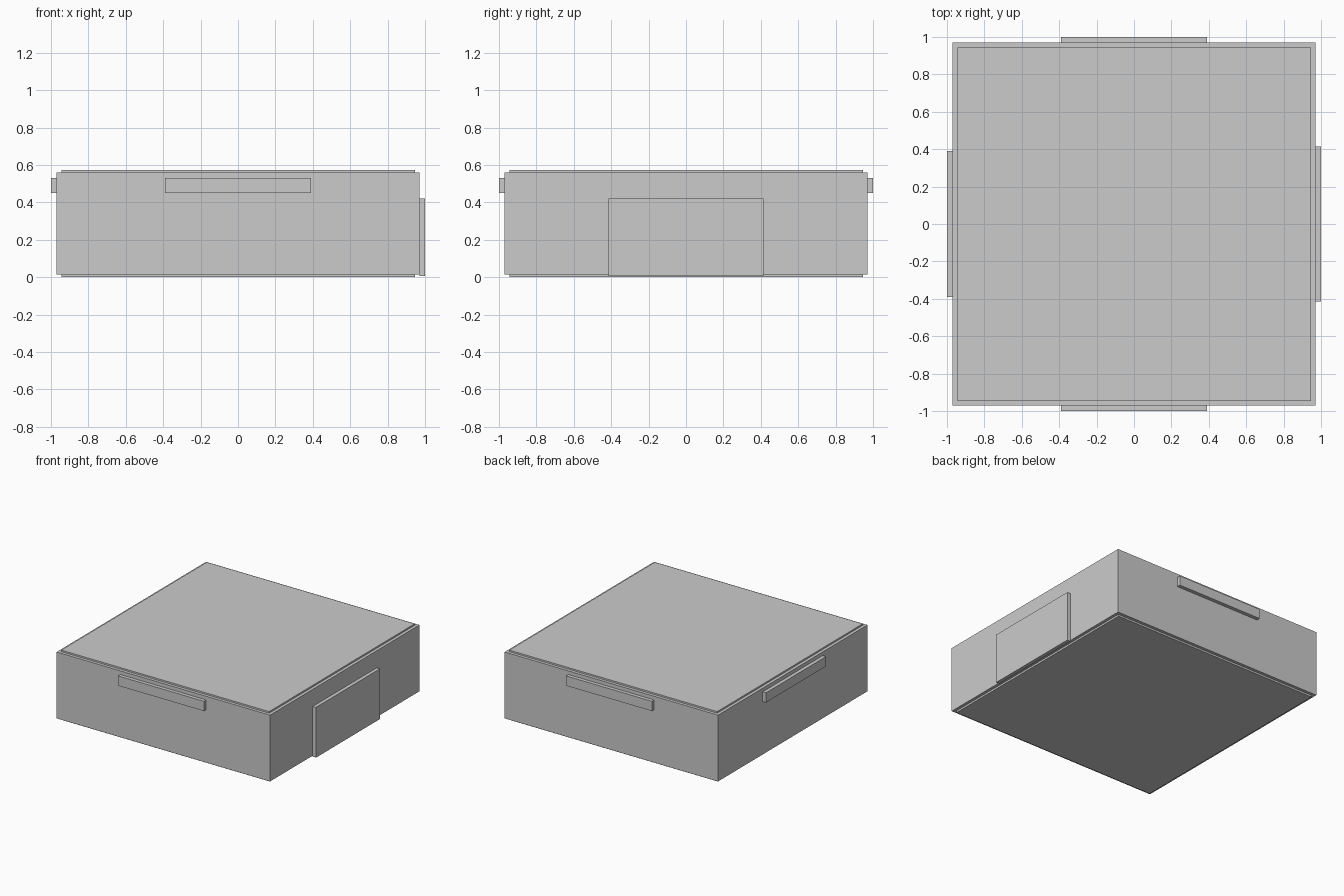
import bpy
import bmesh
from mathutils import Matrix, Vector

if "Cube" in bpy.data.objects:
    bpy.data.objects.remove(bpy.data.objects["Cube"])


def box(name, lo, hi, turn=0):
    """Box between two corners, turned about z in quarter turns."""
    lo, hi = Vector(lo), Vector(hi)
    bm = bmesh.new()
    bmesh.ops.create_cube(bm, size=1)
    bmesh.ops.scale(bm, vec=hi - lo, verts=bm.verts)
    bmesh.ops.translate(bm, vec=(lo + hi) / 2, verts=bm.verts)
    rot = Matrix.Rotation(turn * 1.5707963268, 3, 'Z')
    bmesh.ops.rotate(bm, matrix=rot, verts=bm.verts)
    mesh = bpy.data.meshes.new(name)
    bm.to_mesh(mesh)
    bm.free()
    obj = bpy.data.objects.new(name, mesh)
    bpy.context.collection.objects.link(obj)
    return obj


W = 0.97      # half width of the body
P = 0.945     # half width of the top and base panels
Z0, Z1 = 0.015, 0.56

# Main block with slightly inset panels above and below
box("body", (-W, -W, Z0), (W, W, Z1))
box("base_panel", (-P, -P, 0), (P, P, Z0))
box("top_panel", (-P, -P, Z1), (P, P, 0.573))

# Slim window strips high on the left, front and back
for name, turn in (("front_window", 0), ("back_window", 2), ("left_window", 3)):
    box(name, (-0.39, -1.0, 0.45), (0.39, -W, 0.53), turn)

# Wide door on the right side
box("door", (-0.415, -1.0, 0.007), (0.415, -W, 0.42), 1)
